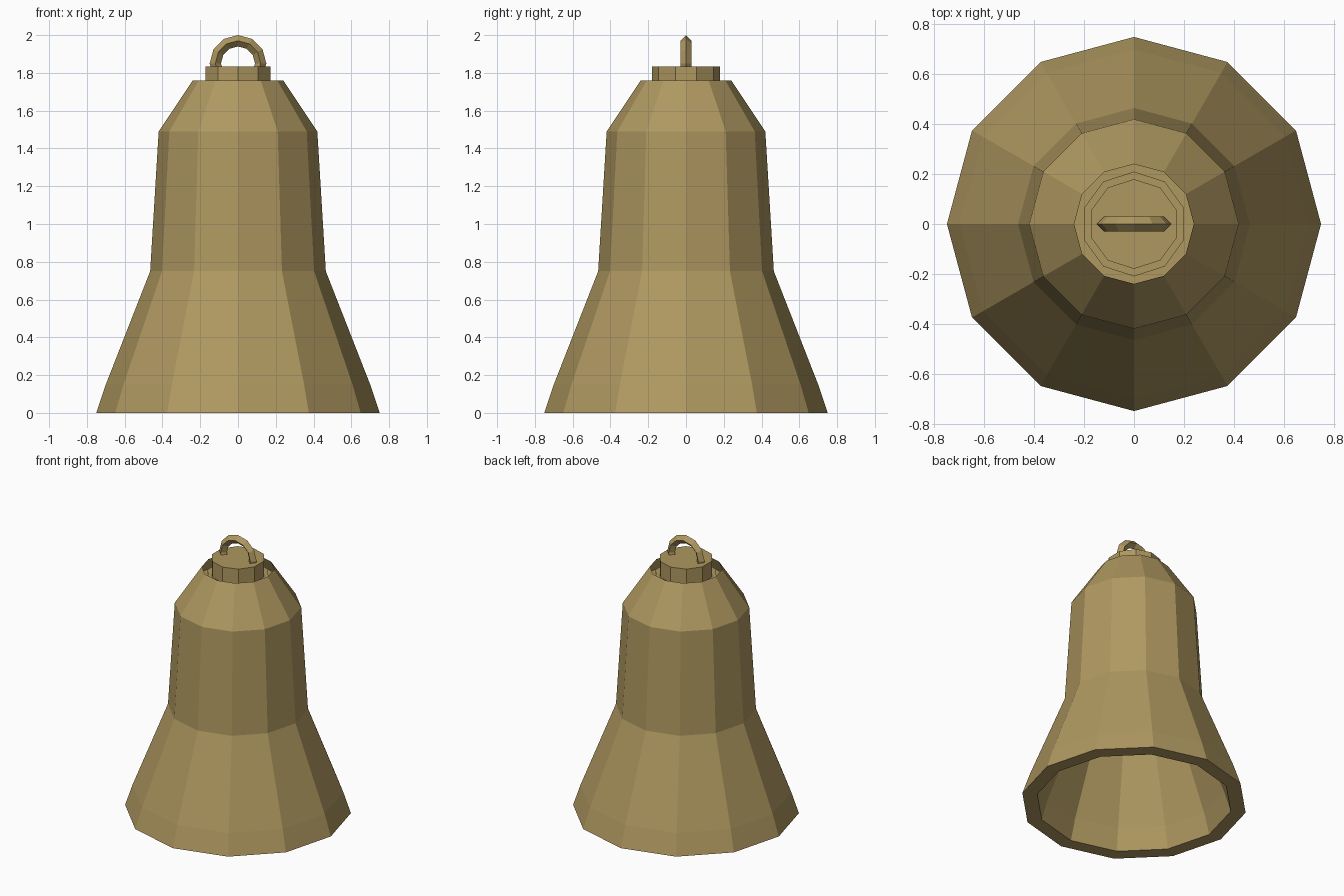
import bpy, bmesh, math

if "Cube" in bpy.data.objects:
    bpy.data.objects.remove(bpy.data.objects["Cube"])

brass = bpy.data.materials.new("aged_brass")
brass.diffuse_color = (0.43, 0.315, 0.118, 1.0)
brass.use_nodes = True
brass.node_tree.nodes["Principled BSDF"].inputs["Base Color"].default_value = brass.diffuse_color


def lathe(name, profile, sides, start=0.0):
    """Revolve a list of (radius, z) points about z; ends with radius 0 close to a point."""
    bm = bmesh.new()
    rings = []
    for r, z in profile:
        if r == 0:
            rings.append([bm.verts.new((0, 0, z))] * sides)
        else:
            angles = [start + 2 * math.pi * i / sides for i in range(sides)]
            rings.append([bm.verts.new((r * math.cos(a), r * math.sin(a), z)) for a in angles])
    for low, high in zip(rings, rings[1:] + rings[:1]):
        for i in range(sides):
            j = (i + 1) % sides
            quad = list(dict.fromkeys((low[i], low[j], high[j], high[i])))
            if len(quad) > 2:
                bm.faces.new(quad)
    bmesh.ops.recalc_face_normals(bm, faces=bm.faces)
    mesh = bpy.data.meshes.new(name)
    bm.to_mesh(mesh)
    bm.free()
    mesh.materials.append(brass)
    obj = bpy.data.objects.new(name, mesh)
    bpy.context.collection.objects.link(obj)
    return obj


# Thick bell wall: outside up to the rim, recessed top, then the hollow inside
lathe("bell_body", [
    (0.75, 0), (0.70, 0.15), (0.465, 0.75), (0.42, 1.49), (0.24, 1.76),
    (0.285, 1.66), (0, 1.66),
    (0, 1.62), (0.27, 1.60), (0.33, 1.46), (0.37, 0.75), (0.605, 0.15), (0.65, 0),
], 12)

# Stepped ten-sided cap seated in the open top
lathe("cap", [
    (0, 1.65), (0.21, 1.65), (0.21, 1.72), (0.18, 1.72), (0.18, 1.835), (0, 1.835),
], 10, math.pi / 2)

# Hanging ring with a diamond cross-section, half sunk in the cap
ring = lathe("hanging_ring", [(0.15, 0), (0.12, 0.03), (0.09, 0), (0.12, -0.03)], 12)
ring.rotation_euler.x = math.pi / 2
ring.location.z = 1.85
